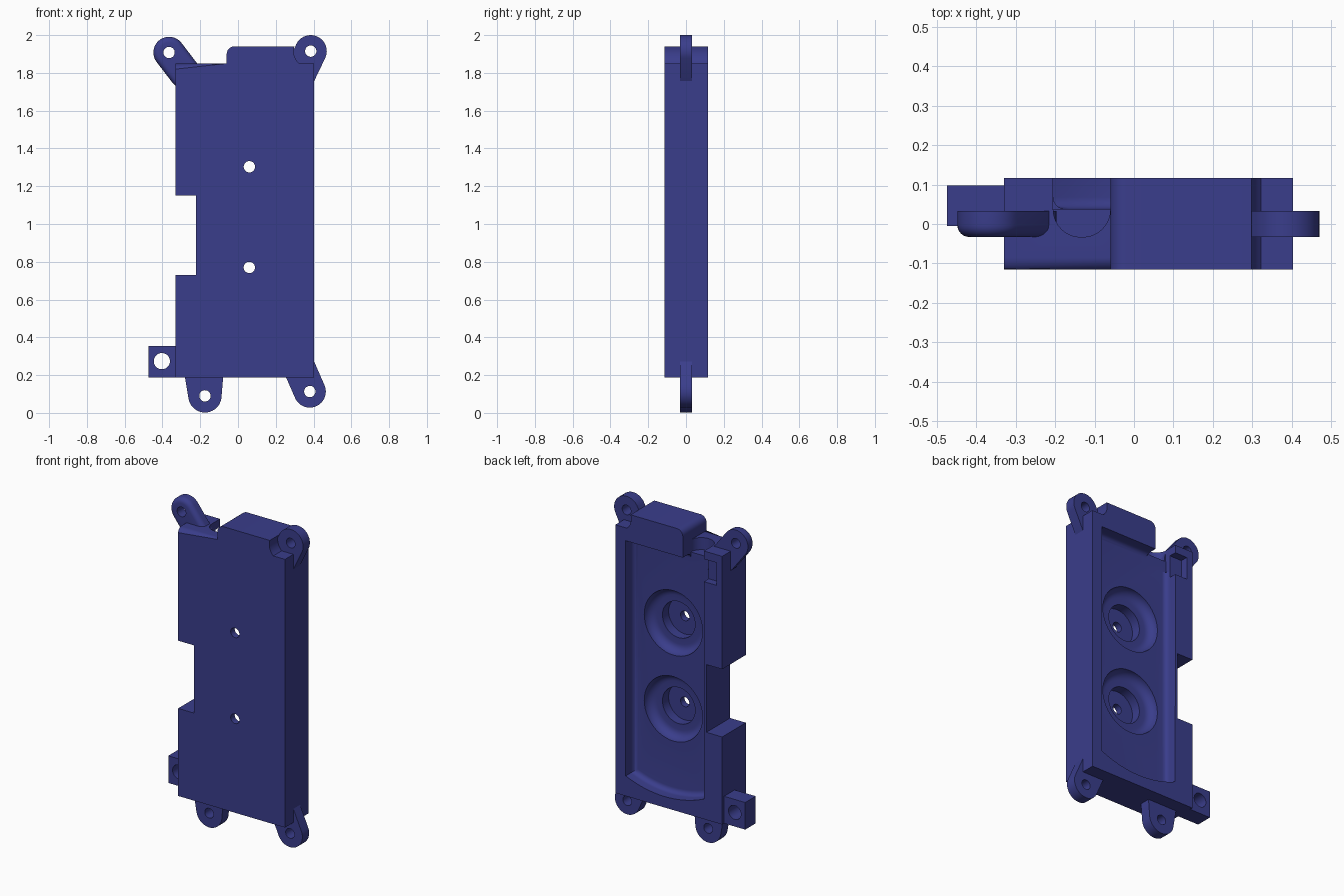
import bpy, bmesh, math
from mathutils import Vector
from mathutils.geometry import convex_hull_2d

if "Cube" in bpy.data.objects:
    bpy.data.objects.remove(bpy.data.objects["Cube"])

blue = bpy.data.materials.new("indigo_plastic")
blue.diffuse_color = (0.042, 0.047, 0.26, 1)
blue.use_nodes = True
blue.node_tree.nodes["Principled BSDF"].inputs["Base Color"].default_value = blue.diffuse_color


def arc(cx, cz, r, a0, a1, n):
    return [(cx + r * math.cos(math.radians(a0 + (a1 - a0) * i / n)),
             cz + r * math.sin(math.radians(a0 + (a1 - a0) * i / n))) for i in range(n + 1)]


def plate(name, pts, y0, y1, pick=None, round_r=0.0, segs=6):
    """Extrude an XZ outline from y0 to y1, rounding the edges chosen by pick."""
    bm = bmesh.new()
    a = [bm.verts.new((x, y0, z)) for x, z in pts]
    b = [bm.verts.new((x, y1, z)) for x, z in pts]
    bm.faces.new(a)
    bm.faces.new(b[::-1])
    n = len(pts)
    for i in range(n):
        j = (i + 1) % n
        bm.faces.new((a[j], a[i], b[i], b[j]))
    bmesh.ops.recalc_face_normals(bm, faces=bm.faces)
    if pick:
        edges = [e for e in bm.edges if pick(e.verts[0].co, e.verts[1].co)]
        bmesh.ops.bevel(bm, geom=edges, offset=round_r, segments=segs, profile=0.5, affect='EDGES')
    return finish(name, bm)


def finish(name, bm):
    me = bpy.data.meshes.new(name)
    bm.to_mesh(me)
    bm.free()
    me.materials.append(blue)
    ob = bpy.data.objects.new(name, me)
    bpy.context.collection.objects.link(ob)
    return ob


def box(name, x0, x1, y0, y1, z0, z1):
    return plate(name, [(x0, z0), (x1, z0), (x1, z1), (x0, z1)], y0, y1)


def lathe(name, x, z, prof, n=48):
    """Closed solid turned about a y axis; prof is (radius, y) from end to end."""
    bm = bmesh.new()
    rings = [[bm.verts.new((px, y, pz)) for px, pz in arc(x, z, r, 0, 360, n)[:-1]] for r, y in prof]
    for p, q in zip(rings, rings[1:]):
        for i in range(n):
            j = (i + 1) % n
            bm.faces.new((p[i], p[j], q[j], q[i]))
    bm.faces.new(rings[0])
    bm.faces.new(rings[-1])
    bmesh.ops.recalc_face_normals(bm, faces=bm.faces)
    return finish(name, bm)


def cut(ob, *tools):
    for t in tools:
        m = ob.modifiers.new("cut", 'BOOLEAN')
        m.operation, m.solver, m.object = 'DIFFERENCE', 'EXACT', t
        dg = bpy.context.evaluated_depsgraph_get()
        me = bpy.data.meshes.new_from_object(ob.evaluated_get(dg))
        ob.modifiers.clear()
        ob.data = me
        bpy.data.objects.remove(t)


def lug(name, x, z, r, x2, z2, r2, rounded=False):
    """Rounded mounting ear running from its hole to a root inside the body."""
    pts = arc(x, z, r, 0, 360, 40)[:-1] + arc(x2, z2, r2, 0, 360, 40)[:-1]
    hull = [pts[i] for i in convex_hull_2d([Vector(p) for p in pts])]
    front = (lambda p, q: p.y < 0 and q.y < 0) if rounded else None
    ob = plate(name, hull, -0.033, 0.033, front, 0.03)
    cut(ob, lathe("hole", x, z, [(0.03, -0.1), (0.03, 0.1)], 32))
    return ob


# Main housing with side notch, raised top block and scoop beside the ear
outline = ([(-0.33, 0.187), (0.403, 0.187), (0.403, 1.85)]
           + arc(0.385, 1.915, 0.09, 226, 164, 8)
           + arc(-0.02, 1.90, 0.04, 90, 180, 6)
           + [(-0.06, 1.85), (-0.33, 1.85), (-0.33, 1.15), (-0.222, 1.15),
              (-0.222, 0.73), (-0.33, 0.73)])
body = plate("housing", outline, -0.115, 0.117,
             lambda p, q: all(abs(v.z - 1.85) < 1e-4 and v.y < 0 and v.x < 0 for v in (p, q)), 0.03)

# Rear pocket with curved lower end and filleted floor
pocket = plate("pocket", [(0.332, 1.77), (-0.205, 1.77)] + arc(0.0635, 0.92, 0.665, 246.2, 293.8, 16),
               0.038, 0.2, lambda p, q: p.y < 0.1 and q.y < 0.1, 0.03)
# Cable exit at the top: open slot plus half-round groove
slot = box("slot", -0.205, -0.06, 0.038, 0.2, 1.70, 2.1)
groove = plate("groove", [(-0.205, 1.775), (-0.06, 1.775), (-0.06, 2.0), (-0.205, 2.0)], -0.033, 0.045,
               lambda p, q: p.y < 0 and q.y < 0 and abs(p.x - q.x) < 1e-4, 0.07, 10)
# Small recess in the side wall
recess = box("recess", -0.29, -0.19, 0.07, 0.2, 1.66, 1.80)
cut(body, pocket, slot, groove, recess)

# Two stepped round wells with screw holes
for z in (0.77, 1.303):
    bowl = [(0.15 + 0.05 * math.sin(math.radians(a)), 0.037 - 0.052 * math.cos(math.radians(a)))
            for a in range(0, 91, 15)]
    prof = [(0.03, -0.2), (0.03, -0.075), (0.112, -0.075), (0.112, -0.015)] + bowl + [(0.20, 0.08)]
    cut(body, lathe("well", 0.06, z, prof))

# Mounting ears
parts = [body,
         lug("top_right_ear", 0.385, 1.915, 0.085, 0.325, 1.79, 0.085),
         lug("top_left_ear", -0.365, 1.908, 0.083, -0.28, 1.797, 0.083, True),
         lug("bottom_left_ear", -0.175, 0.09, 0.088, -0.18, 0.21, 0.103),
         lug("bottom_right_ear", 0.38, 0.113, 0.085, 0.32, 0.25, 0.085)]

# Square side tab with a larger hole
tab = box("side_tab", -0.475, -0.32, -0.005, 0.098, 0.187, 0.355)
cut(tab, lathe("tab_hole", -0.403, 0.274, [(0.043, -0.1), (0.043, 0.2)], 36))
parts.append(tab)

for ob in parts:
    bpy.ops.object.select_all(action='DESELECT')
    ob.select_set(True)
    bpy.context.view_layer.objects.active = ob
    bpy.ops.object.shade_smooth_by_angle(angle=math.radians(30))
